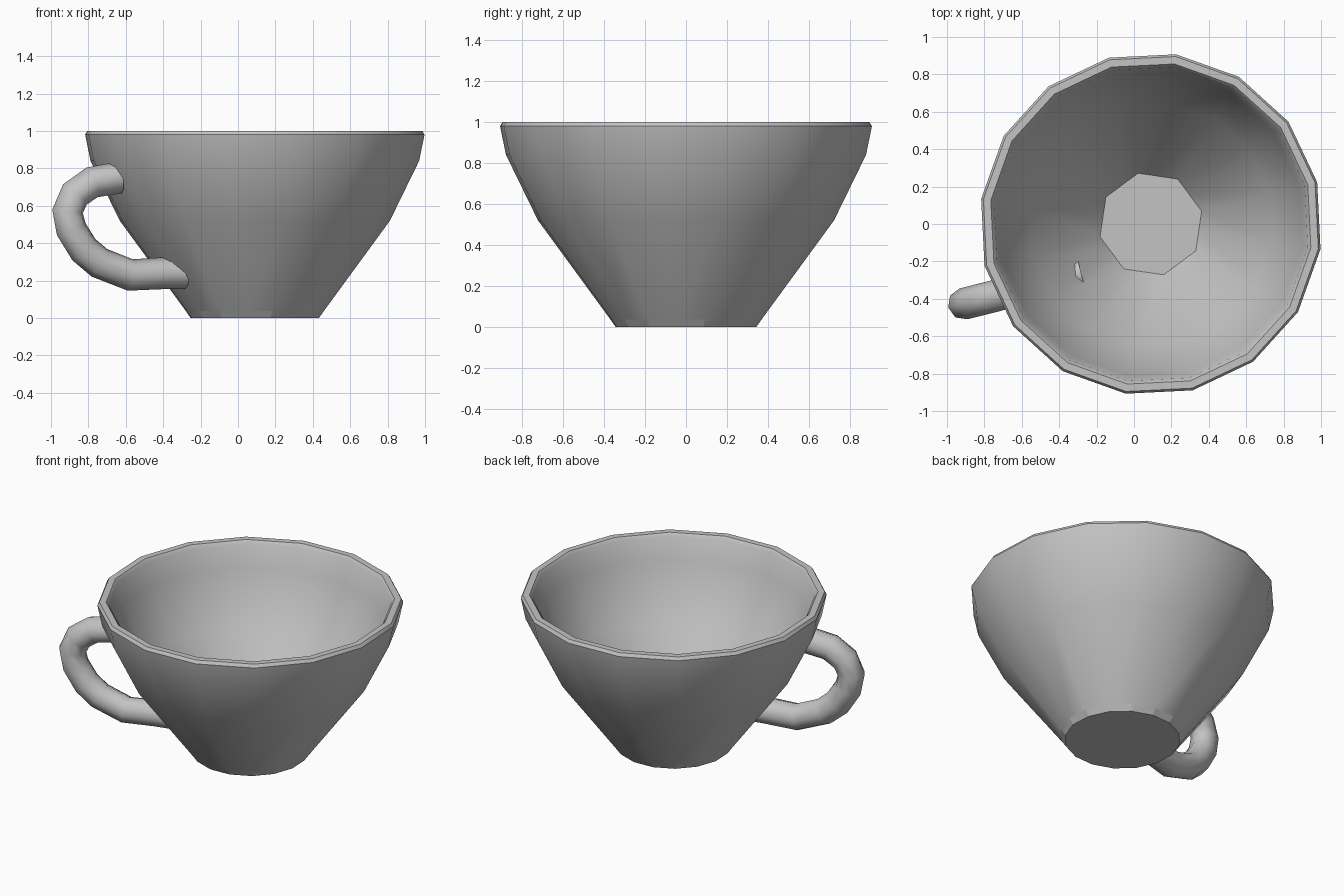
import bpy, bmesh, math

cube = bpy.data.objects.get("Cube")
if cube:
    bpy.data.objects.remove(cube, do_unlink=True)

SIDES = 16
CENTRE = (0.09, 0.0, 0.0)
TURN = math.radians(14.1)

clay = bpy.data.materials.new("plain grey")
clay.use_nodes = True
grey = (0.55, 0.55, 0.55, 1)
clay.diffuse_color = grey
clay.node_tree.nodes["Principled BSDF"].inputs["Base Color"].default_value = grey


def finish(obj, angle):
    """Place the part, colour it and smooth its gentle edges."""
    obj.location = CENTRE
    obj.rotation_euler.z = TURN
    obj.data.materials.append(clay)
    bpy.ops.object.select_all(action='DESELECT')
    obj.select_set(True)
    bpy.context.view_layer.objects.active = obj
    if obj.type == 'CURVE':
        bpy.ops.object.convert(target='MESH')
    bpy.ops.object.shade_smooth_by_angle(angle=math.radians(angle))


def ring(bm, radius, z, octagon=False):
    """A 16-point ring; with octagon, odd points lie on the edges of 8 sides."""
    verts = []
    for i in range(SIDES):
        a = i * math.tau / SIDES
        r = radius * math.cos(math.pi / 8) if octagon and i % 2 else radius
        verts.append(bm.verts.new((r * math.cos(a), r * math.sin(a), z)))
    return verts


# Cup: outer wall, rounded rim, inner wall, octagonal floor
profile = [(0.347, 0), (0.373, 0.037), (0.73, 0.52), (0.888, 0.84),
           (0.917, 0.98), (0.905, 1.0), (0.865, 1.0), (0.848, 0.98),
           (0.82, 0.84), (0.655, 0.52), (0.28, 0.05)]
bm = bmesh.new()
rings = [ring(bm, r, z, i == len(profile) - 1) for i, (r, z) in enumerate(profile)]
foot_faces = []
for level, (low, high) in enumerate(zip(rings, rings[1:])):
    for i in range(SIDES):
        j = (i + 1) % SIDES
        face = bm.faces.new((low[i], low[j], high[j], high[i]))
        if level == 0 and i % 2:
            foot_faces.append(face)
bm.faces.new(rings[0][::-1])
bm.faces.new(rings[-1])

# Small notches on alternate sides of the foot
bmesh.ops.inset_individual(bm, faces=foot_faces, thickness=0.006, depth=-0.015)
bm.normal_update()
mesh = bpy.data.meshes.new("cup")
bm.to_mesh(mesh)
bm.free()
cup = bpy.data.objects.new("cup", mesh)
bpy.context.collection.objects.link(cup)
finish(cup, 40)

# Handle: an eight-sided tube from the upper wall round to the lower wall
path = [(-0.79, 0.75), (-0.94, 0.725), (-1.035, 0.66), (-1.075, 0.57),
        (-1.055, 0.475), (-0.985, 0.365), (-0.90, 0.295),
        (-0.73, 0.23), (-0.53, 0.24), (-0.425, 0.24)]
curve = bpy.data.curves.new("handle", 'CURVE')
curve.dimensions = '3D'
curve.bevel_depth = 0.085
curve.bevel_resolution = 2
curve.use_fill_caps = True
spline = curve.splines.new('POLY')
spline.points.add(len(path) - 1)
for point, (x, z) in zip(spline.points, path):
    point.co = (x, -0.17, z, 1)
handle = bpy.data.objects.new("handle", curve)
bpy.context.collection.objects.link(handle)
finish(handle, 50)
